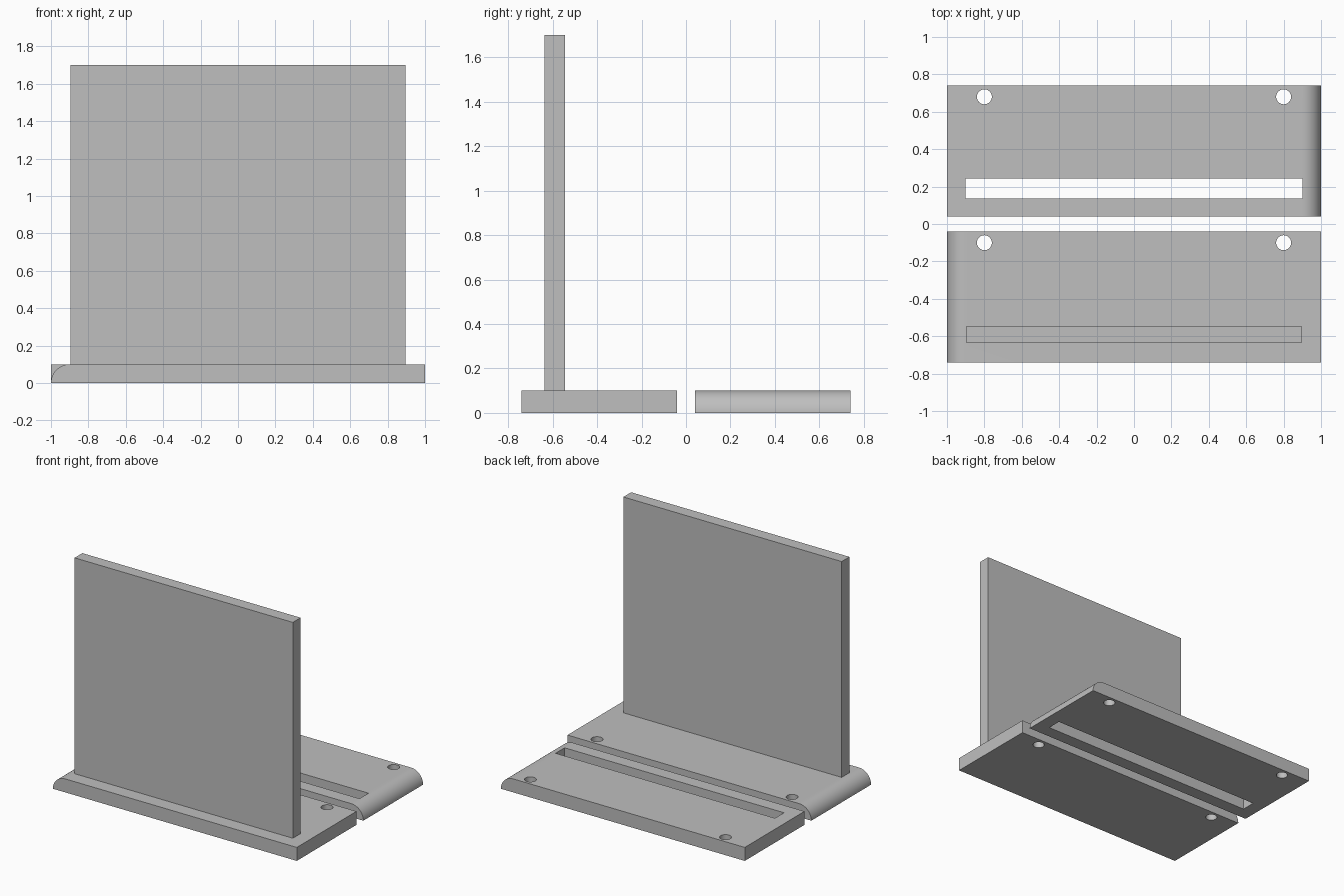
import bpy, bmesh, math
from mathutils import Matrix, Vector

cube = bpy.data.objects.get("Cube")
if cube:
    bpy.data.objects.remove(cube, do_unlink=True)

THICK = 0.1      # plate thickness and edge radius
DEPTH = 0.7      # plate depth
GAP = 0.04       # half the gap between the plates

grey = bpy.data.materials.new("plain grey")
grey.use_nodes = True
colour = (0.52, 0.52, 0.52, 1)
grey.diffuse_color = colour
grey.node_tree.nodes["Principled BSDF"].inputs["Base Color"].default_value = colour


def make_object(name, bm):
    bmesh.ops.recalc_face_normals(bm, faces=bm.faces)
    mesh = bpy.data.meshes.new(name)
    bm.to_mesh(mesh)
    bm.free()
    mesh.materials.append(grey)
    obj = bpy.data.objects.new(name, mesh)
    bpy.context.collection.objects.link(obj)
    return obj


def box(name, low, high):
    low, high = Vector(low), Vector(high)
    bm = bmesh.new()
    size = Matrix.Diagonal((*(high - low), 1))
    bmesh.ops.create_cube(bm, size=1, matrix=Matrix.Translation((low + high) / 2) @ size)
    return make_object(name, bm)


def hole_cutter(x, y):
    bm = bmesh.new()
    bmesh.ops.create_cone(bm, cap_ends=True, segments=48, radius1=0.04, radius2=0.04,
                          depth=4 * THICK, matrix=Matrix.Translation((x, y, THICK / 2)))
    return make_object("hole_cutter", bm)


def activate(obj):
    bpy.ops.object.select_all(action='DESELECT')
    obj.select_set(True)
    bpy.context.view_layer.objects.active = obj


def cut(obj, cutter):
    cutter.hide_render = True
    activate(obj)
    mod = obj.modifiers.new("cut", 'BOOLEAN')
    mod.operation, mod.solver, mod.object = 'DIFFERENCE', 'EXACT', cutter
    bpy.ops.object.modifier_apply(modifier=mod.name)
    bpy.data.objects.remove(cutter, do_unlink=True)


def base_plate(name, y0, round_side):
    """Plate with one rounded upper end and two screw holes near its back edge."""
    steps = 20
    profile = [(-1, 0), (1, 0)]
    for i in range(steps + 1):
        a = math.pi / 2 * i / steps
        profile.append((1 - THICK + THICK * math.cos(a), THICK * math.sin(a)))
    profile.append((-1, THICK))
    del profile[2]  # the arc starts at the lower corner
    bm = bmesh.new()
    face = bm.faces.new([bm.verts.new((x * round_side, y0, z)) for x, z in profile])
    swept = bmesh.ops.extrude_face_region(bm, geom=[face])
    verts = [g for g in swept["geom"] if isinstance(g, bmesh.types.BMVert)]
    bmesh.ops.translate(bm, verts=verts, vec=(0, DEPTH, 0))
    plate = make_object(name, bm)
    for x in (-0.8, 0.8):
        cut(plate, hole_cutter(x, y0 + DEPTH - 0.06))
    return plate


# Front plate with the upright panel
front_plate = base_plate("front_plate", -GAP - DEPTH, -1)
panel = box("upright_panel", (-0.895, -0.636, THICK), (0.895, -0.545, 1.7))

# Back plate with the slot that takes a panel
back_plate = base_plate("back_plate", GAP, 1)
cut(back_plate, box("slot_cutter", (-0.9, 0.137, -THICK), (0.9, 0.243, 2 * THICK)))

# Smooth rounded ends and holes, keep crisp edges
for plate in (front_plate, back_plate):
    activate(plate)
    bpy.ops.object.shade_smooth_by_angle(angle=math.radians(30))
